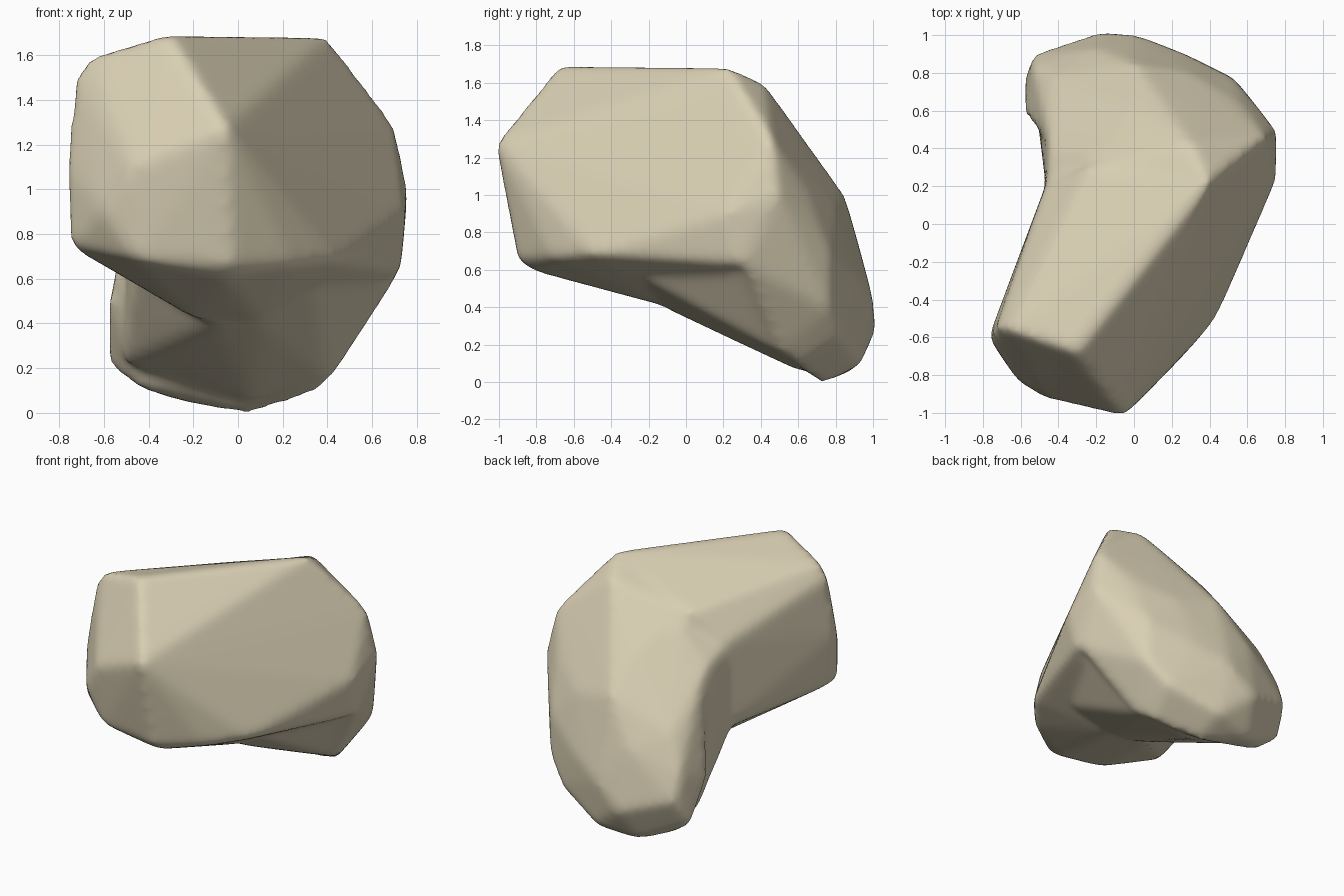
import bpy, bmesh
from math import radians

cube = bpy.data.objects.get("Cube")
if cube:
    bpy.data.objects.remove(cube, do_unlink=True)

# Single sandy stone colour
stone = bpy.data.materials.new("sandy stone")
stone.use_nodes = True
colour = (0.69, 0.62, 0.45, 1)
stone.diffuse_color = colour
stone.node_tree.nodes["Principled BSDF"].inputs["Base Color"].default_value = colour


def add_lobe(bm, corners):
    """Add the convex lobe that wraps a few corner points."""
    verts = [bm.verts.new(c) for c in corners]
    hull = bmesh.ops.convex_hull(bm, input=verts)
    spare = {g for g in hull["geom_interior"] + hull["geom_unused"]
             if isinstance(g, bmesh.types.BMVert)}
    bmesh.ops.delete(bm, geom=list(spare), context="VERTS")


# Overhanging front lobe
front_lobe = [
    (-.31, -.68, 1.70), (.40, .22, 1.69), (-.67, -.56, 1.59), (-.73, -.55, 1.5),
    (-.05, -1.02, 1.28), (-.48, -.92, 1.1), (-.77, -.6, 1.1), (-.75, -.63, .74),
    (-.61, -.84, .9), (-.45, -.87, .68), (-.03, -.9, .65), (-.05, -.81, .59),
    (.25, -.71, .66), (.44, -.5, .68), (.75, .22, .9), (.76, .49, 1.0),
    (.70, .46, 1.3), (.73, .28, .63), (.10, -.1, .4), (-.20, -.1, .42),
    (-.47, .2, 1.25), (-.45, .25, .65), (-.25, .3, 1.45),
]

# Heavy, rounded back lobe reaching the ground
back_lobe = [
    (.06, .72, -.01), (-.45, .7, .11), (-.58, .78, .21), (-.58, .57, .5),
    (-.53, .9, .4), (-.17, 1.02, .28), (.02, 1.0, .45), (.35, .6, .09),
    (.43, .5, .17), (.73, .3, .63), (.76, .49, 1.0), (.70, .46, 1.3),
    (.40, .22, 1.69), (.30, .42, 1.6), (.53, .77, .7), (.0, .85, 1.0),
    (-.40, .64, .94), (-.45, .45, 1.1), (-.2, .3, 1.45), (-.05, .62, 1.25),
    (.05, .94, .1), (-.25, .87, .05), (.40, .83, .24), (.53, .77, .39),
    (-.54, .84, .56), (-.43, .78, .8), (.30, .8, .92), (.55, .65, 1.03),
    (.30, .63, 1.23), (-.20, .93, .7), (.25, .91, .55),
]

# Waist that joins the lobes along the sloping underside
waist = [
    (-.46, .15, 1.25), (-.45, .4, 1.15), (-.47, .6, .9), (-.46, .4, .5),
    (-.46, .15, .62), (-.35, .2, .42), (-.25, .35, .25), (.15, .35, .2),
    (.40, .35, .37), (.06, .62, .05), (.68, .3, .62), (-.2, .4, 1.38),
    (.20, .2, 1.5), (-.10, -.1, .4), (-.52, .63, .22), (.35, -.2, .54),
    (.30, .05, .42), (.10, -.1, .39), (.40, .52, .15),
]

mesh = bpy.data.meshes.new("boulder")
bm = bmesh.new()
for corners in (front_lobe, back_lobe, waist):
    add_lobe(bm, corners)
bmesh.ops.recalc_face_normals(bm, faces=bm.faces)
bm.to_mesh(mesh)
bm.free()
mesh.materials.append(stone)
boulder = bpy.data.objects.new("boulder", mesh)
bpy.context.collection.objects.link(boulder)

# Fuse the lobes and soften their edges
fuse = boulder.modifiers.new("fuse", "REMESH")
fuse.mode = "VOXEL"
fuse.voxel_size = 0.025
fuse.use_smooth_shade = True
soften = boulder.modifiers.new("soften", "SMOOTH")
soften.factor = 0.5
soften.iterations = 18

bpy.context.view_layer.objects.active = boulder
boulder.select_set(True)
for name in ("fuse", "soften"):
    bpy.ops.object.modifier_apply(modifier=name)
bpy.ops.object.shade_smooth_by_angle(angle=radians(60))
